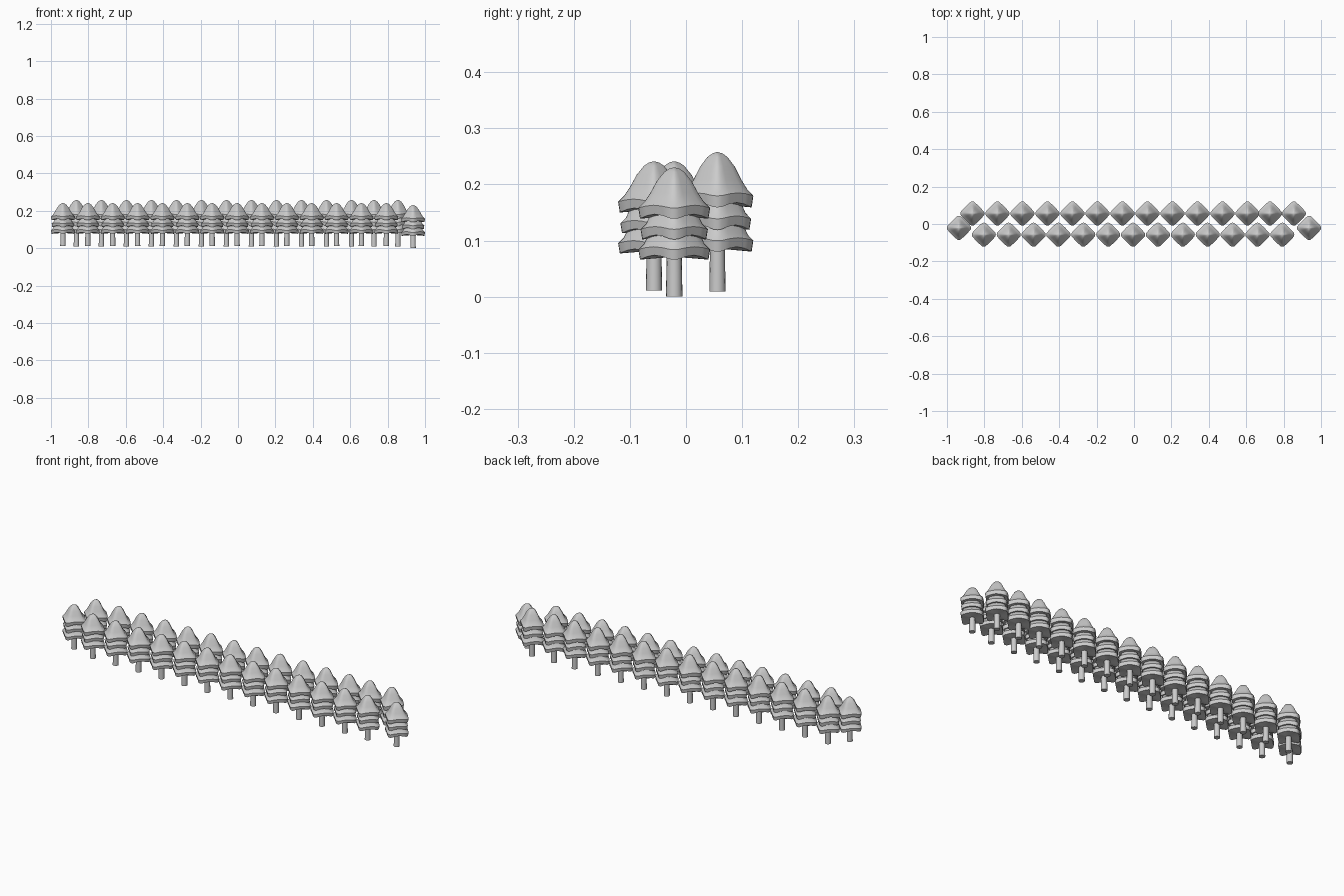
import bpy, bmesh, math

if "Cube" in bpy.data.objects:
    bpy.data.objects.remove(bpy.data.objects["Cube"])

# One quarter of the diamond cross-section with blunted corners
QUARTER = [(1, 0), (0.985, 0.13), (0.79, 0.35), (0.575, 0.575), (0.35, 0.79), (0.13, 0.985)]
SECTION = []
for k in range(4):
    c, s = [(1, 0), (0, 1), (-1, 0), (0, -1)][k]
    SECTION += [(x * c - y * s, x * s + y * c) for x, y in QUARTER]
ARCH = [0, 0.1, 0.7, 1, 0.7, 0.1] * 4      # rim lifts between the corners


def tier(bm, profile):
    """Loft rings of (radius, z, arch height) and close both ends."""
    rings = []
    for r, z, a in profile:
        rings.append([bm.verts.new((x * r, y * r, z + a * w))
                      for (x, y), w in zip(SECTION, ARCH)])
    n = len(SECTION)
    for lo, hi in zip(rings, rings[1:]):
        for i in range(n):
            j = (i + 1) % n
            bm.faces.new((lo[i], lo[j], hi[j], hi[i]))
    bm.faces.new(rings[0][::-1])
    bm.faces.new(rings[-1])


def finish(bm, name):
    bmesh.ops.recalc_face_normals(bm, faces=bm.faces)
    mesh = bpy.data.meshes.new(name)
    bm.to_mesh(mesh)
    bm.free()
    mesh.shade_smooth()
    mesh.set_sharp_from_angle(angle=math.radians(40))
    return mesh


# Foliage: pointed crown above two flared skirts
bm = bmesh.new()
tier(bm, [(0.013, 0.143, 0), (0.061, 0.139, 0.008), (0.064, 0.158, 0.005),
          (0.053, 0.169, 0.003), (0.043, 0.184, 0.001), (0.031, 0.206, 0),
          (0.018, 0.222, 0), (0.009, 0.228, 0), (0.002, 0.230, 0)])
for z, r in ((0.102, 0.060), (0.066, 0.064)):
    tier(bm, [(0.013, z + 0.004, 0), (r - 0.003, z, 0.008), (r, z + 0.018, 0.005),
              (r - 0.010, z + 0.028, 0.003), (r - 0.018, z + 0.045, 0)])
foliage = finish(bm, "foliage")

# Trunk
bm = bmesh.new()
bmesh.ops.create_cone(bm, cap_ends=True, segments=16, radius1=0.0145, radius2=0.013, depth=0.09)
bmesh.ops.translate(bm, verts=bm.verts, vec=(0, 0, 0.045))
trunk = finish(bm, "trunk")


def tree(x, y, z, stretch):
    for mesh in (foliage, trunk):
        ob = bpy.data.objects.new("tree_" + mesh.name, mesh)
        ob.location = (x, y, z)
        ob.scale = (1, 1, stretch)
        bpy.context.collection.objects.link(ob)


# Back row of taller trees
for x in [-0.864 + 0.1337 * i for i in range(12)] + [0.727, 0.855]:
    tree(x, 0.056, 0.009, 1.08)
# Front row
for i in range(13):
    tree(-0.803 + 0.133 * i, -0.057, 0.011, 1.0)
# Trees closing the two ends
tree(-0.936, -0.021, 0.011, 1.0)
tree(0.936, -0.021, 0.0, 1.0)
